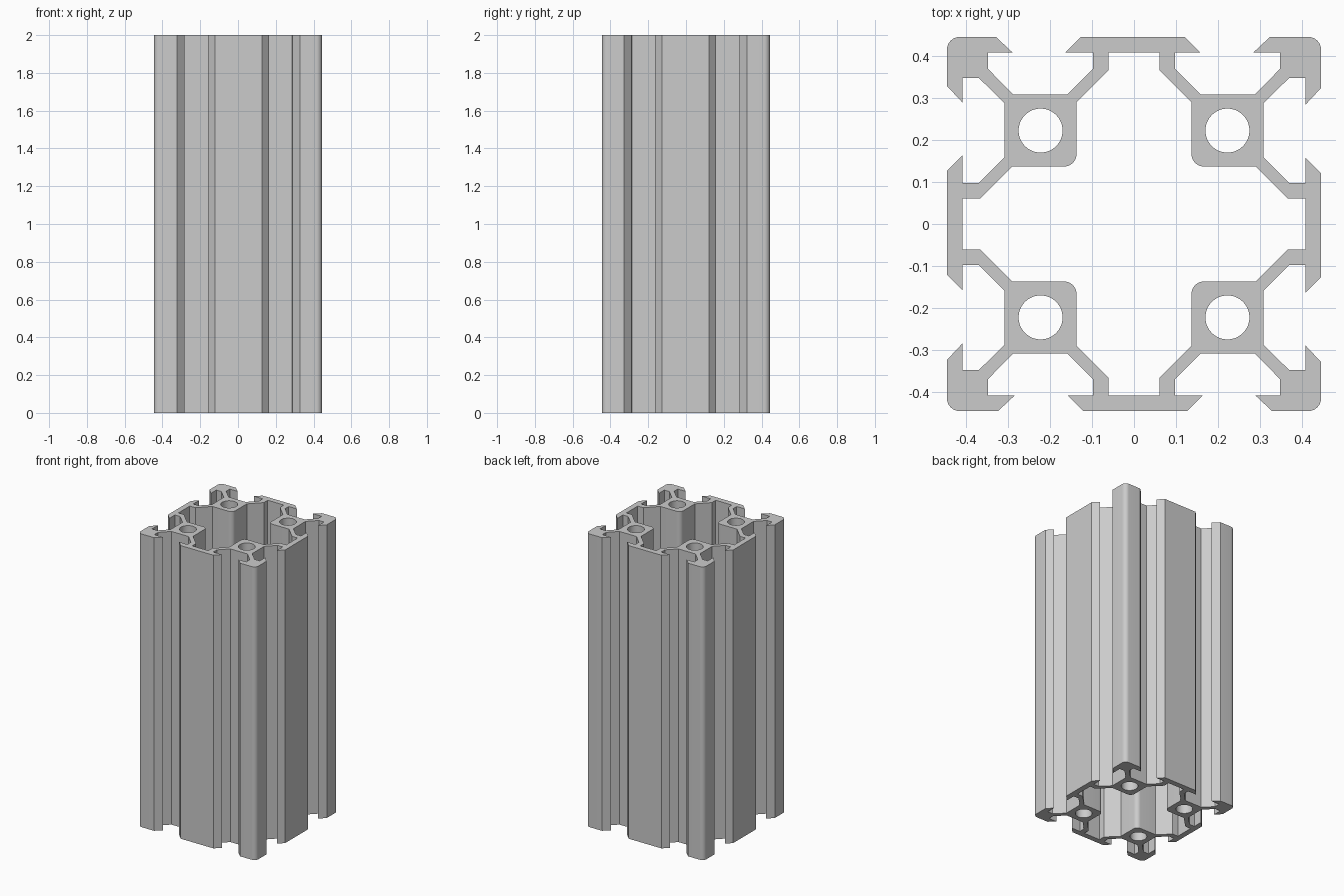
import bpy
import bmesh
from math import cos, sin, radians
from mathutils import Vector

if "Cube" in bpy.data.objects:
    bpy.data.objects.remove(bpy.data.objects["Cube"], do_unlink=True)

HEIGHT = 2.0
HALF = 0.4445      # half width of the section
LIP = 0.407        # inner face of the outer walls
BOX_IN, BOX_OUT = 0.1365, 0.308
ROUND = 0.03

aluminium = bpy.data.materials.new("aluminium_grey")
aluminium.use_nodes = True
grey = (0.6, 0.6, 0.6, 1.0)
aluminium.diffuse_color = grey
aluminium.node_tree.nodes["Principled BSDF"].inputs["Base Color"].default_value = grey


def arc(cx, cy, r, start, end, steps):
    angles = [radians(start + (end - start) * i / steps) for i in range(steps + 1)]
    return [(cx + r * cos(a), cy + r * sin(a)) for a in angles]


def mirrored(half, corner):
    """Half a quadrant, its rounded corner, then the half reflected on the diagonal."""
    return half + corner + [(y, x) for x, y in reversed(half)]


def outer_quadrant(shift):
    """Slotted outside, from the y axis round to the x axis."""
    half = [(0.1235 + shift, HALF), (0.161 + shift, LIP), (0.098, LIP),
            (0.098, 0.3685), (0.158, BOX_OUT), (0.287, BOX_OUT),
            (0.347, 0.3685), (0.347, LIP), (0.2855 + shift, LIP),
            (0.3255 + shift, HALF)]
    c = HALF - ROUND
    return mirrored(half, arc(c, c, ROUND, 90, 0, 8))


def inner_quadrant(shift):
    """Central cavity, from the y axis round to the x axis."""
    half = [(0.061, LIP), (0.061, 0.365), (BOX_IN, 0.2895)]
    c = BOX_IN + ROUND
    return mirrored(half, arc(c, c, ROUND, 180, 270, 8))


def full_loop(quadrant):
    """Clockwise loop of four quadrants; opposite slots share the same offset."""
    loop = []
    for sx, sy in ((1, 1), (1, -1), (-1, -1), (-1, 1)):
        points = quadrant(-0.0025 * sx * sy)
        if sx * sy < 0:
            points.reverse()
        loop += [(sx * x, sy * y) for x, y in points]
    return loop


# Section outline, cavity and four round bores
loops = [full_loop(outer_quadrant), full_loop(inner_quadrant)]
for sx in (-1, 1):
    for sy in (-1, 1):
        loops.append(arc(0.222 * sx, 0.222 * sy, 0.0523, 0, 360, 48)[:-1])

bm = bmesh.new()
edges = []
for loop in loops:
    verts = [bm.verts.new((x, y, 0)) for x, y in loop]
    edges += [bm.edges.new((v, verts[i - 1])) for i, v in enumerate(verts)]
bmesh.ops.triangle_fill(bm, use_beauty=True, use_dissolve=False,
                        edges=edges, normal=Vector((0, 0, 1)))

# Extrude the section to full height
extruded = bmesh.ops.extrude_face_region(bm, geom=bm.faces[:], use_keep_orig=True)
top = [g for g in extruded["geom"] if isinstance(g, bmesh.types.BMVert)]
bmesh.ops.translate(bm, verts=top, vec=(0, 0, HEIGHT))
bmesh.ops.recalc_face_normals(bm, faces=bm.faces[:])

mesh = bpy.data.meshes.new("slotted_profile")
bm.to_mesh(mesh)
bm.free()
mesh.materials.append(aluminium)
profile = bpy.data.objects.new("slotted_profile", mesh)
bpy.context.collection.objects.link(profile)

# Smooth bores and rounded corners, keep the slot edges crisp
bpy.ops.object.select_all(action='DESELECT')
profile.select_set(True)
bpy.context.view_layer.objects.active = profile
bpy.ops.object.shade_smooth_by_angle(angle=radians(30))
